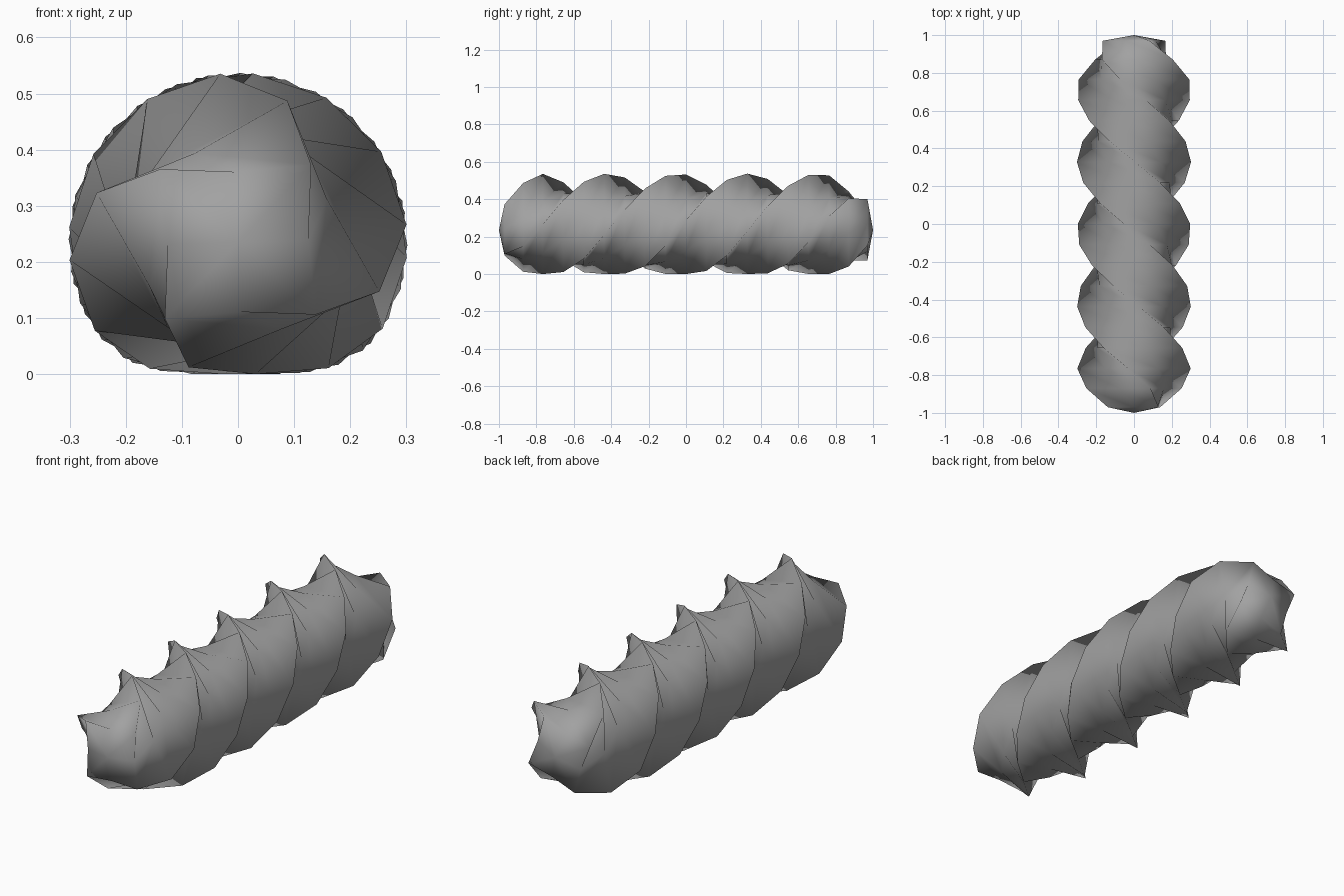
import bpy
import bmesh
from math import sin, cos, pi

default = bpy.data.objects.get("Cube")
if default:
    bpy.data.objects.remove(default)

LOBES = 4
RIDGE = 0.302       # outer radius of the twisted ridges
GROOVE = 0.66       # groove radius as a share of the ridge radius
LOBE_PITCH = 0.374  # distance along y between neighbouring ridges
PEAK_Y = -0.79      # where a ridge points straight up
AXIS_Z = 0.235

# Grey dough material
mat = bpy.data.materials.new("grey")
mat.use_nodes = True
grey = (0.36, 0.36, 0.36, 1)
mat.diffuse_color = grey
bsdf = mat.node_tree.nodes["Principled BSDF"]
bsdf.inputs["Base Color"].default_value = grey
bsdf.inputs["Roughness"].default_value = 0.8


def settle(z):
    """Flatten the underside softly, as if resting on a table."""
    if z < 0:
        z += 0.065 * (-z / 0.3) ** 4.6
    return z + AXIS_Z


# Ring stations: rounded front end, even body, rounded back end
STEPS = 14
stations = [(-0.97, 0.19), (-0.87, 0.267)]
stations += [(-0.765 + 1.53 * i / STEPS, RIDGE) for i in range(STEPS + 1)]
stations += [(0.87, 0.267), (0.97, 0.185)]

bm = bmesh.new()
rings = []
for y, radius in stations:
    turn = pi / 2 + (y - PEAK_Y) / LOBE_PITCH * 2 * pi / LOBES
    ring = []
    for k in range(2 * LOBES):
        a = turn + k * pi / LOBES
        r = radius * (GROOVE if k % 2 else 1)
        ring.append(bm.verts.new((r * cos(a), y, settle(r * sin(a)))))
    rings.append(ring)

# Skin between rings, split along the long diagonal for creased grooves
count = 2 * LOBES
for lower, upper in zip(rings, rings[1:]):
    for k in range(count):
        n = (k + 1) % count
        bm.faces.new((lower[k], lower[n], upper[n]))
        bm.faces.new((lower[k], upper[n], upper[k]))

# Closed tips
for y, ring in ((-1, rings[0]), (1, rings[-1])):
    tip = bm.verts.new((0, y, AXIS_Z))
    for k in range(count):
        bm.faces.new((tip, ring[k], ring[(k + 1) % count]))

bmesh.ops.recalc_face_normals(bm, faces=bm.faces)
for face in bm.faces:
    face.smooth = True

mesh = bpy.data.meshes.new("twisted_stick")
bm.to_mesh(mesh)
bm.free()
mesh.materials.append(mat)
stick = bpy.data.objects.new("twisted_stick", mesh)
bpy.context.collection.objects.link(stick)
